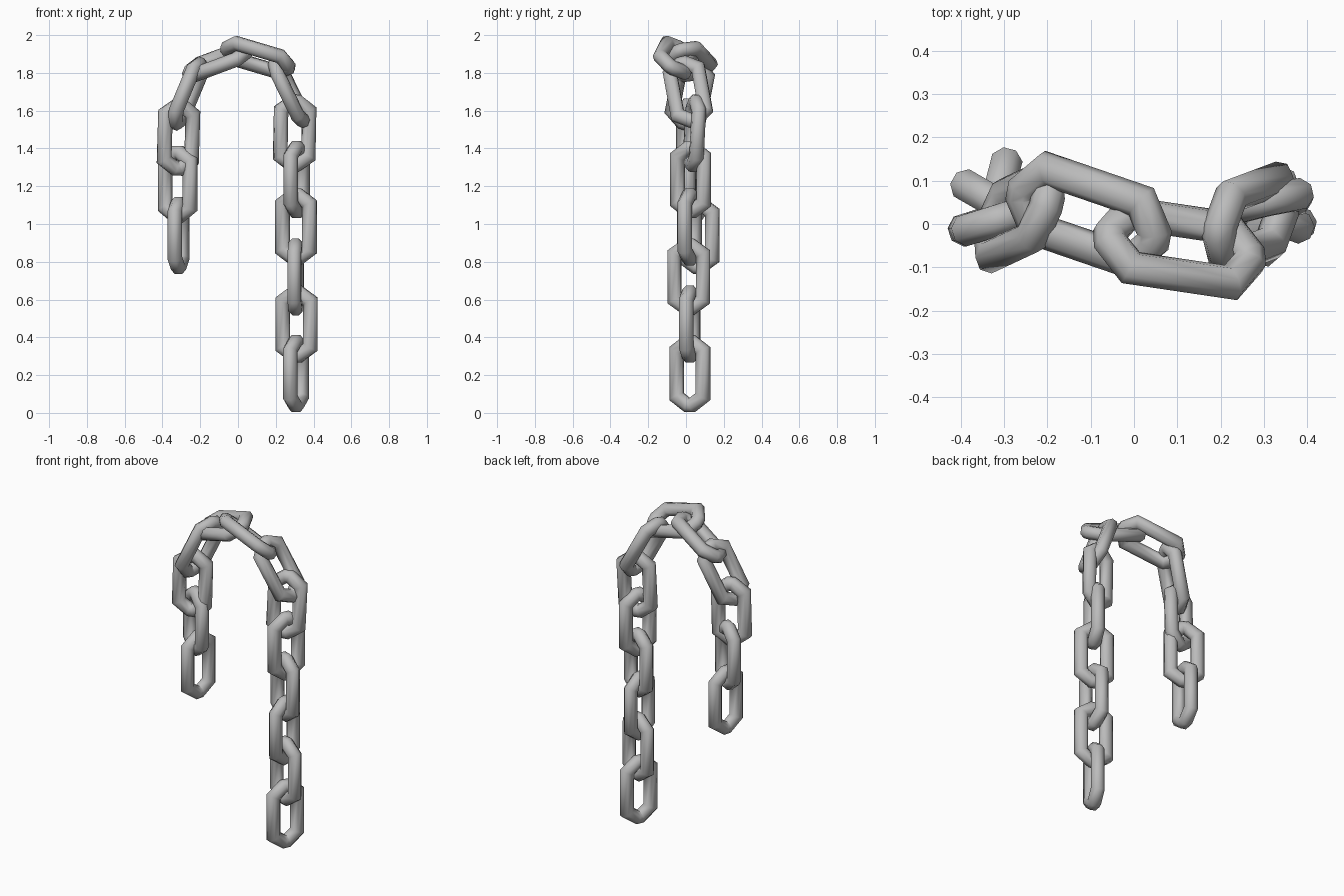
import bpy, bmesh
from math import cos, sin, pi, radians
from mathutils import Vector, Matrix

if "Cube" in bpy.data.objects:
    bpy.data.objects.remove(bpy.data.objects["Cube"])

# Plain grey metal
metal = bpy.data.materials.new("grey_metal")
metal.use_nodes = True
GREY = (0.5, 0.5, 0.5, 1)
metal.diffuse_color = GREY
metal.node_tree.nodes["Principled BSDF"].inputs["Base Color"].default_value = GREY

RADIUS, SIDES = 0.039, 8


def link_mesh():
    """Elongated ring with pointed ends: x = width, z = length, y = normal."""
    quarter = [(0.076, 0.122), (0.012, 0.168)]
    path = [Vector((x, z)) for x, z in quarter]
    path += [Vector((-x, z)) for x, z in reversed(quarter)]
    path += [-p for p in path]
    count = len(path)
    bm = bmesh.new()
    rings = []
    for i, p in enumerate(path):
        d1 = (p - path[i - 1]).normalized()
        d2 = (path[(i + 1) % count] - p).normalized()
        n1, n2 = Vector((d1.y, -d1.x)), Vector((d2.y, -d2.x))
        mitre = (n1 + n2) / (1 + n1.dot(n2))
        ring = []
        for k in range(SIDES):
            a = 2 * pi * (k + 0.5) / SIDES
            q = p + mitre * RADIUS * cos(a)
            ring.append(bm.verts.new((q.x, RADIUS * sin(a), q.y)))
        rings.append(ring)
    for i in range(count):
        r, s = rings[i], rings[(i + 1) % count]
        for k in range(SIDES):
            j = (k + 1) % SIDES
            bm.faces.new((r[k], r[j], s[j], s[k]))
    bmesh.ops.recalc_face_normals(bm, faces=bm.faces)
    mesh = bpy.data.meshes.new("chain_link")
    bm.to_mesh(mesh)
    bm.free()
    mesh.materials.append(metal)
    return mesh


mesh = link_mesh()
UP = (0, 0, 1)


def place(name, centre, axis, width):
    """Put one link at a centre, with its long axis and its width direction."""
    z = Vector(axis).normalized()
    x = Vector(width)
    x = (x - z * x.dot(z)).normalized()
    y = z.cross(x)
    m = Matrix((x, y, z)).transposed().to_4x4()
    m.translation = Vector(centre)
    obj = bpy.data.objects.new(name, mesh)
    obj.matrix_world = m
    bpy.context.collection.objects.link(obj)
    return obj


# Short hanging end, bottom to top
right_links = [
    ((-0.315, 0.065, 0.94), UP, (0.25, 0.97, 0)),
    ((-0.32, 0.05, 1.21), UP, (0.87, -0.5, 0)),
    ((-0.315, 0.01, 1.46), (0.03, 0, 1), (0.95, 0.3, 0)),
    ((-0.265, 0.02, 1.69), (0.15, 0.07, 0.36), (0.3, 0.9, 0)),
]
# Arch at the top
top_links = [
    ((-0.105, 0.02, 1.86), (0.35, -0.12, 0.13), (0.05, 0.2, 0.09)),
    ((0.105, -0.055, 1.88), (0.27, -0.04, -0.08), (0, 0.19, -0.13)),
]
# Long hanging end, top to bottom
left_links = [
    ((0.27, 0.01, 1.70), (0.16, 0.06, -0.33), (0.1, 0.97, 0.2)),
    ((0.30, 0.045, 1.48), (0.02, 0.05, 1), (0.97, 0.22, 0)),
    ((0.31, 0.025, 1.235), UP, (0.4, 0.9, 0)),
    ((0.307, 0.02, 0.985), UP, (0.93, -0.35, 0.1)),
    ((0.305, 0.015, 0.72), UP, (0.08, 1, 0)),
    ((0.31, 0.02, 0.47), UP, (0.96, -0.25, 0.08)),
    ((0.307, 0.02, 0.208), UP, (0.4, 0.9, 0)),
]

links = []
for part, items in (("right_link", right_links), ("top_link", top_links),
                    ("left_link", left_links)):
    for i, item in enumerate(items):
        links.append(place(f"{part}_{i + 1}", *item))

# Shared mesh, so smoothing one link smooths them all
bpy.ops.object.select_all(action="DESELECT")
links[0].select_set(True)
bpy.context.view_layer.objects.active = links[0]
bpy.ops.object.shade_smooth_by_angle(angle=radians(50))
